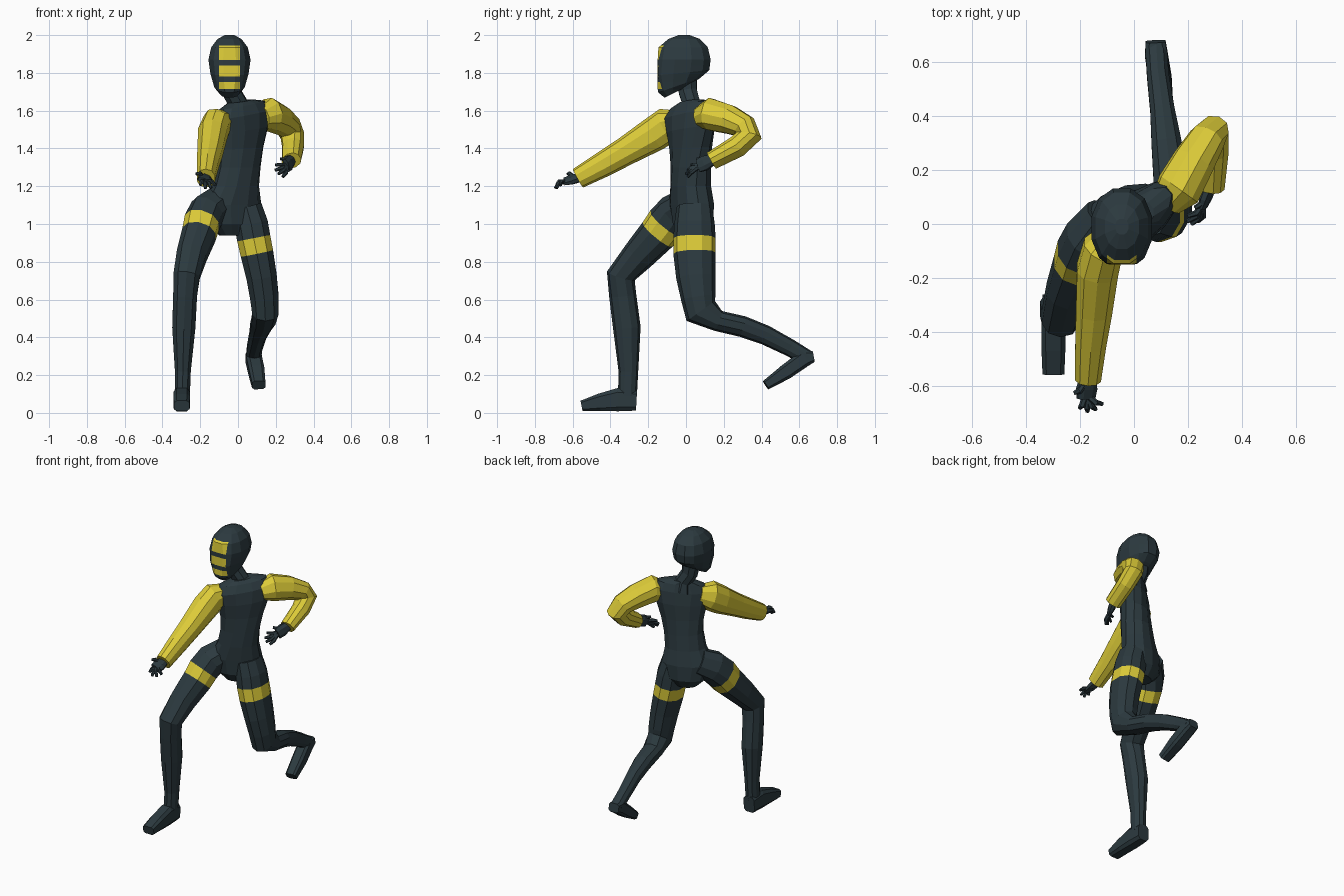
import bpy, bmesh, math
from mathutils import Vector as V


def material(name, rgb):
    m = bpy.data.materials.new(name)
    m.diffuse_color = (*rgb, 1)
    return m


DARK = material("dark slate", (0.025, 0.042, 0.05))
YELLOW = material("yellow", (0.72, 0.60, 0.04))


def ring(c, side, deep, hw, hd, n, e):
    """Rounded cross-section; e=1 is an ellipse, smaller is boxier."""
    pts = []
    for i in range(n):
        a = 2 * math.pi * (i + 0.5) / n
        u, v = math.cos(a), math.sin(a)
        u = math.copysign(abs(u) ** e, u)
        v = math.copysign(abs(v) ** e, v)
        pts.append(V(c) + side * u * hw + deep * v * hd)
    return pts


def loft_mesh(rings, band=()):
    bm = bmesh.new()
    loops = [[bm.verts.new(p) for p in r] for r in rings]
    n = len(loops[0])
    for k, (a, b) in enumerate(zip(loops, loops[1:])):
        for i in range(n):
            j = (i + 1) % n
            f = bm.faces.new((a[i], a[j], b[j], b[i]))
            f.material_index = int(k in band)
    bm.faces.new(loops[0][::-1])
    bm.faces.new(loops[-1])
    return bm


def finish(name, bm, mats):
    bmesh.ops.recalc_face_normals(bm, faces=bm.faces)
    me = bpy.data.meshes.new(name)
    bm.to_mesh(me)
    bm.free()
    for m in mats:
        me.materials.append(m)
    ob = bpy.data.objects.new(name, me)
    bpy.context.collection.objects.link(ob)
    return ob


def limb(name, path, ref=(1, 0, 0), n=10, e=0.9, mats=(DARK, YELLOW), band=()):
    """Tube through rows of (x, y, z, half width, half depth)."""
    c = [V(p[:3]) for p in path]
    rings = []
    for i, p in enumerate(path):
        t = V()
        if i > 0:
            t += (c[i] - c[i - 1]).normalized()
        if i < len(c) - 1:
            t += (c[i + 1] - c[i]).normalized()
        t.normalize()
        side = V(ref) - t * t.dot(V(ref))
        side.normalize()
        rings.append(ring(c[i], side, side.cross(t), p[3], p[4], n, e))
    return finish(name, loft_mesh(rings, band), mats)


def level(x, y, z, hw, hd, yaw=0, roll=0, pitch=0, n=12, e=0.9):
    """Near-horizontal cross-section, turned and tilted."""
    a = math.radians(yaw)
    return ring((x, y, z), V((math.cos(a), math.sin(a), roll)),
                V((-math.sin(a), math.cos(a), pitch)), hw, hd, n, e)


# Torso, twisting from the pelvis up to the shoulders
finish("torso", loft_mesh([level(*r) for r in (
    (-0.03, 0.035, 0.94, 0.07, 0.06, 20),
    (-0.035, 0.035, 1.00, 0.13, 0.10, 22),
    (-0.035, 0.03, 1.10, 0.165, 0.105, 24),
    (-0.015, 0.025, 1.20, 0.13, 0.10, 26),
    (0.0, 0.025, 1.30, 0.125, 0.095, 30),
    (0.01, 0.025, 1.40, 0.138, 0.09, 36, 0.05),
    (0.02, 0.025, 1.50, 0.165, 0.09, 40, 0.12),
    (0.02, 0.02, 1.58, 0.185, 0.08, 42, 0.15),
    (0.02, 0.025, 1.63, 0.15, 0.06, 42, 0.16),
    (0.01, 0.025, 1.65, 0.07, 0.05, 40, 0.15))]), [DARK])

# Neck
limb("neck", [(0.01, 0.04, 1.58, 0.07, 0.06), (0.0, 0.028, 1.64, 0.052, 0.05),
              (-0.035, 0.01, 1.70, 0.052, 0.052), (-0.045, 0.0, 1.80, 0.06, 0.06)], n=8)

# Head with a flat face, cut into horizontal yellow bars
HX = -0.045
bm = loft_mesh([level(HX, *r) for r in (
    (-0.05, 1.70, 0.055, 0.065, 0, 0, 0.5),
    (-0.035, 1.735, 0.083, 0.115, 0, 0, 0.35),
    (-0.022, 1.80, 0.104, 0.15, 0, 0, 0.1),
    (-0.015, 1.87, 0.115, 0.15),
    (-0.015, 1.935, 0.10, 0.135),
    (-0.01, 1.98, 0.065, 0.085),
    (-0.01, 2.0, 0.025, 0.03))])
BARS = ((1.715, 1.752), (1.78, 1.838), (1.868, 1.945))
cuts = [((0, 0, z), (0, 0, 1)) for b in BARS for z in b]
cuts += [((HX + s * 0.055, 0, 0), (1, 0, 0)) for s in (-1, 1)]
for co, no in cuts:
    bmesh.ops.bisect_plane(bm, geom=bm.verts[:] + bm.edges[:] + bm.faces[:],
                           plane_co=co, plane_no=no)
for v in bm.verts:
    v.co.y = max(v.co.y, -0.15)
bm.normal_update()
for f in bm.faces:
    c = f.calc_center_median()
    f.material_index = int(c.y < -0.09 and abs(c.x - HX) < 0.055
                           and any(a < c.z < b for a, b in BARS))
finish("head", bm, [DARK, YELLOW])

# Forward leg with thigh band
limb("forward_leg", [(-0.10, 0.02, 1.11, 0.09, 0.09),
                     (-0.165, -0.055, 1.06, 0.097, 0.105),
                     (-0.192, -0.105, 1.005, 0.097, 0.107),
                     (-0.207, -0.15, 0.945, 0.093, 0.102),
                     (-0.245, -0.25, 0.835, 0.083, 0.088),
                     (-0.272, -0.345, 0.725, 0.073, 0.077),
                     (-0.28, -0.335, 0.62, 0.066, 0.072),
                     (-0.287, -0.313, 0.45, 0.064, 0.073),
                     (-0.292, -0.305, 0.22, 0.044, 0.052),
                     (-0.295, -0.31, 0.09, 0.042, 0.05)], band=(2,))
limb("forward_foot", [(-0.298, -0.262, 0.065, 0.042, 0.055),
                      (-0.298, -0.36, 0.07, 0.046, 0.064),
                      (-0.298, -0.46, 0.055, 0.046, 0.048),
                      (-0.298, -0.553, 0.037, 0.042, 0.029)], n=8, e=0.5)

# Trailing leg with thigh band
limb("trailing_leg", [(0.045, 0.045, 1.09, 0.085, 0.095),
                      (0.07, 0.045, 1.0, 0.093, 0.107),
                      (0.083, 0.045, 0.925, 0.093, 0.112),
                      (0.1, 0.045, 0.845, 0.091, 0.112),
                      (0.125, 0.052, 0.72, 0.084, 0.104),
                      (0.14, 0.065, 0.61, 0.079, 0.092),
                      (0.145, 0.078, 0.54, 0.073, 0.092),
                      (0.135, 0.17, 0.487, 0.066, 0.056),
                      (0.12, 0.30, 0.457, 0.058, 0.056),
                      (0.105, 0.42, 0.412, 0.047, 0.052),
                      (0.088, 0.55, 0.345, 0.042, 0.046),
                      (0.082, 0.645, 0.29, 0.042, 0.042)], band=(2,))
limb("trailing_foot", [(0.08, 0.675, 0.298, 0.038, 0.03),
                       (0.082, 0.63, 0.29, 0.043, 0.046),
                       (0.098, 0.53, 0.218, 0.043, 0.042),
                       (0.11, 0.423, 0.147, 0.037, 0.027)], n=8, e=0.5)

# Sleeves
limb("forward_sleeve", [(-0.07, -0.04, 1.545, 0.06, 0.06),
                        (-0.115, -0.095, 1.525, 0.078, 0.095),
                        (-0.135, -0.17, 1.475, 0.08, 0.092),
                        (-0.148, -0.32, 1.385, 0.07, 0.076),
                        (-0.16, -0.44, 1.315, 0.06, 0.068),
                        (-0.17, -0.572, 1.242, 0.05, 0.056)], mats=[YELLOW])
limb("trailing_sleeve", [(0.12, 0.08, 1.565, 0.06, 0.06),
                         (0.165, 0.13, 1.58, 0.085, 0.088),
                         (0.22, 0.23, 1.553, 0.078, 0.078),
                         (0.268, 0.31, 1.515, 0.068, 0.066),
                         (0.288, 0.333, 1.468, 0.062, 0.07),
                         (0.292, 0.27, 1.41, 0.058, 0.057),
                         (0.283, 0.135, 1.335, 0.053, 0.045)],
     ref=(-0.85, 0.3, -0.4), mats=[YELLOW])


# Hands: palm plus tapering bent fingers
def hand(prefix, wrist, palm, ref, tips, droop):
    w, p = V(wrist), V(palm)
    limb(prefix + "_palm", [(*w, 0.028, 0.024), (*w.lerp(p, 0.6), 0.042, 0.022),
                            (*p, 0.038, 0.016)], ref=ref, n=8)
    for i, tip in enumerate(tips):
        t = V(tip)
        base = w.lerp(p, 0.35 if i == 0 else 0.9)
        base = base.lerp(t, 0.15)
        mid = base.lerp(t, 0.55) - V(droop)
        limb(f"{prefix}_finger_{i + 1}", [(*base, 0.013, 0.013), (*mid, 0.012, 0.012),
                                          (*t, 0.008, 0.008)], ref=ref, n=6)


hand("forward_hand", (-0.17, -0.555, 1.248), (-0.178, -0.645, 1.225), (0.9, 0, -0.4),
     [(-0.222, -0.625, 1.265), (-0.2, -0.68, 1.205), (-0.172, -0.692, 1.188),
      (-0.142, -0.685, 1.19), (-0.117, -0.665, 1.205)], (0, 0.008, -0.012))
hand("trailing_hand", (0.284, 0.15, 1.343), (0.255, 0.065, 1.308), (0.3, 0.3, -0.9),
     [(0.225, 0.06, 1.345), (0.198, 0.03, 1.313), (0.197, 0.01, 1.285),
      (0.213, 0.0, 1.265), (0.237, 0.01, 1.25)], (-0.01, 0.006, 0))
